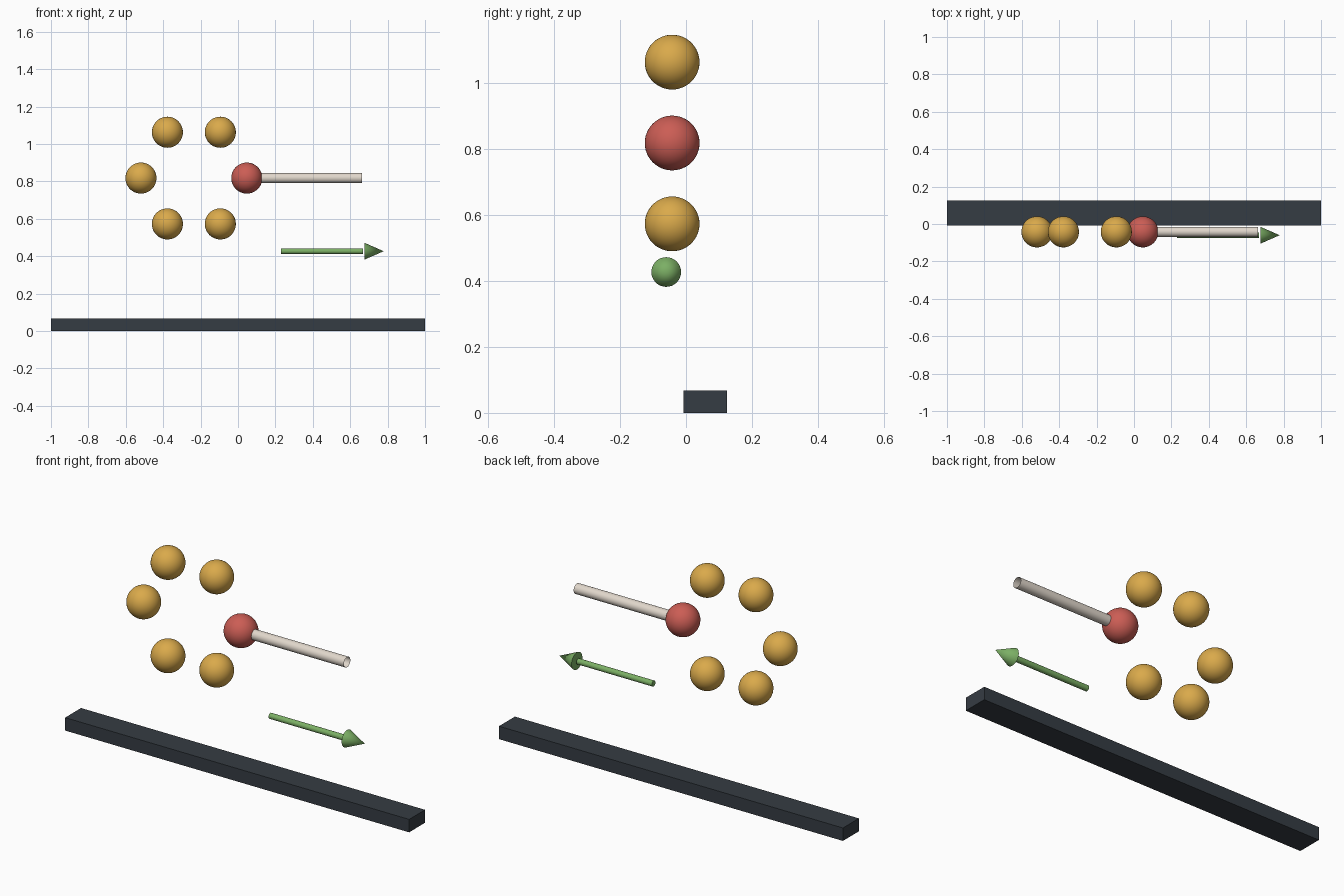
import bpy, math
from mathutils import Vector

cube = bpy.data.objects.get("Cube")
if cube:
    bpy.data.objects.remove(cube, do_unlink=True)


def material(name, rgb):
    mat = bpy.data.materials.new(name)
    mat.use_nodes = True
    mat.diffuse_color = (*rgb, 1)
    mat.node_tree.nodes["Principled BSDF"].inputs["Base Color"].default_value = (*rgb, 1)
    return mat


golden = material("golden yellow", (0.70, 0.40, 0.07))
red = material("soft red", (0.60, 0.11, 0.09))
ivory = material("ivory", (0.75, 0.68, 0.60))
green = material("leaf green", (0.20, 0.43, 0.13))
slate = material("dark slate", (0.036, 0.045, 0.056))


def finish(name, mat, smooth=True):
    obj = bpy.context.object
    obj.name = name
    obj.data.materials.append(mat)
    if smooth:
        bpy.ops.object.shade_smooth_by_angle(angle=math.radians(40))
    return obj


def ball(name, centre, mat):
    bpy.ops.mesh.primitive_uv_sphere_add(segments=48, ring_count=24, radius=0.083, location=centre)
    finish(name, mat)


def rod(name, start, end, y, z, r1, r2, mat, caps="NGON"):
    # round part lying along x, tapering from r1 to r2
    bpy.ops.mesh.primitive_cone_add(vertices=32, radius1=r1, radius2=r2, depth=end - start,
                                    end_fill_type=caps, location=((start + end) / 2, y, z),
                                    rotation=(0, math.pi / 2, 0))
    finish(name, mat)


# Base bar
bpy.ops.mesh.primitive_cube_add(size=1, location=(0, 0.059, 0.034))
bpy.context.object.scale = (2, 0.132, 0.068)
finish("base_bar", slate, smooth=False)

# Ring of six balls, the one on the +x side being red
ring_centre = Vector((-0.236, -0.042, 0.818))
for i in range(6):
    a = i * math.pi / 3
    spot = ring_centre + 0.283 * Vector((math.cos(a), 0, math.sin(a)))
    ball("red_ball" if i == 0 else f"yellow_ball_{i}", spot, golden if i else red)

# Open tube reaching out of the red ball
rod("tube", 0.10, 0.664, -0.042, 0.818, 0.027, 0.027, ivory, caps="NOTHING")

# Arrow below the tube
rod("arrow_shaft", 0.23, 0.669, -0.06, 0.427, 0.015, 0.015, green)
rod("arrow_head", 0.676, 0.779, -0.06, 0.427, 0.045, 0, green)
